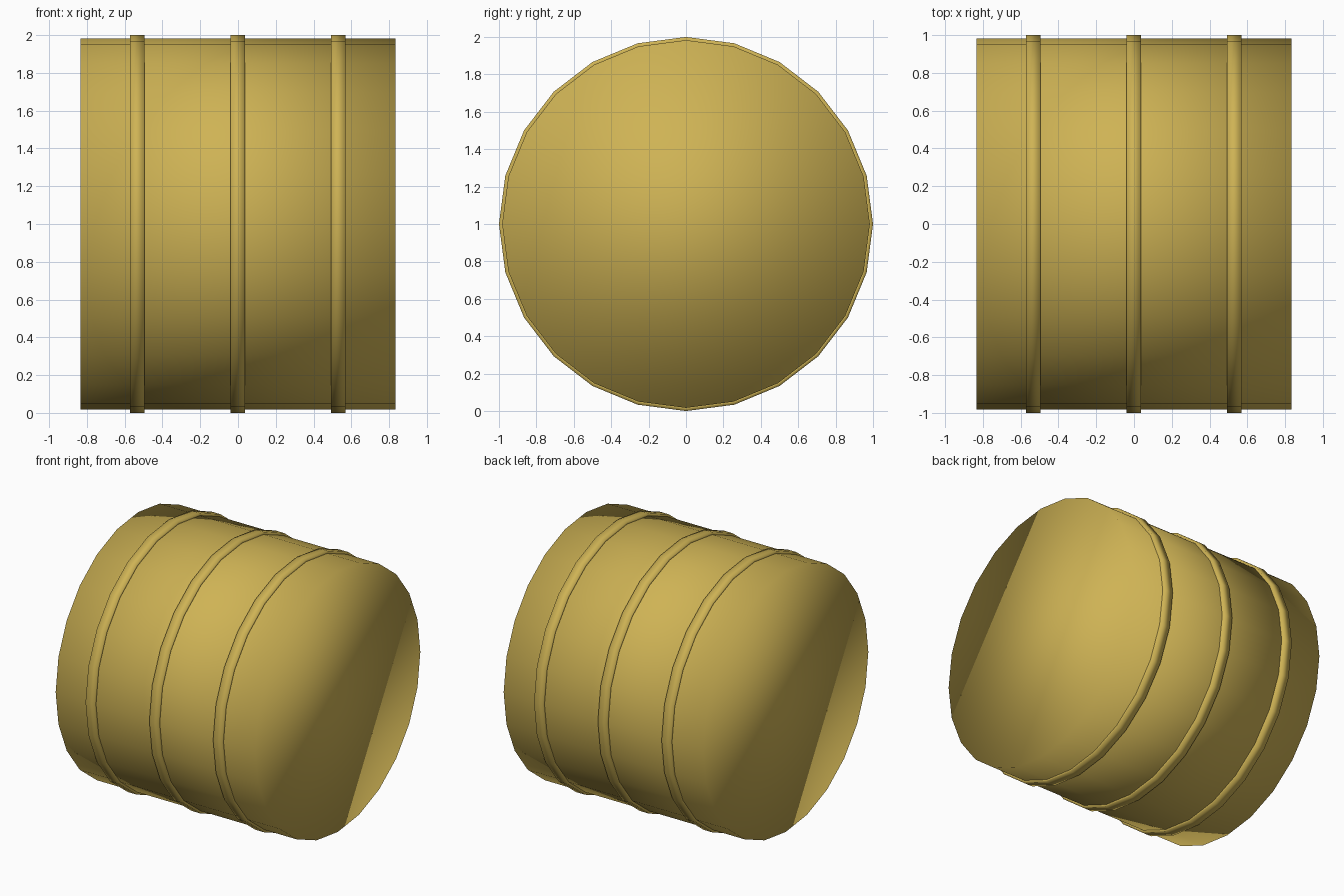
import bpy, math

if "Cube" in bpy.data.objects:
    bpy.data.objects.remove(bpy.data.objects["Cube"])

SIDES = 24
GOLD = bpy.data.materials.new("straw")
GOLD.diffuse_color = (0.62, 0.45, 0.09, 1)
GOLD.use_nodes = True
GOLD.node_tree.nodes["Principled BSDF"].inputs["Base Color"].default_value = GOLD.diffuse_color


def lathe_x(name, profile, closed=False):
    """Spin (x, radius) points around the x axis at z = 1."""
    verts, faces = [], []
    n = len(profile)
    for x, r in profile:
        for i in range(SIDES):
            a = 2 * math.pi * i / SIDES
            verts.append((x, r * math.cos(a), 1 + r * math.sin(a)))
    for p in range(n if closed else n - 1):
        q = (p + 1) % n
        for i in range(SIDES):
            j = (i + 1) % SIDES
            faces.append((p * SIDES + i, q * SIDES + i, q * SIDES + j, p * SIDES + j)[::-1])
    if not closed:
        faces.append(tuple(range(SIDES))[::-1])
        faces.append(tuple((n - 1) * SIDES + i for i in range(SIDES)))
    mesh = bpy.data.meshes.new(name)
    mesh.from_pydata(verts, [], faces)
    mesh.materials.append(GOLD)
    mesh.shade_smooth()
    obj = bpy.data.objects.new(name, mesh)
    bpy.context.collection.objects.link(obj)
    return obj


# Solid round bale lying along x, with flat ends
lathe_x("bale_body", [(-0.833, 0.983), (0.833, 0.983)])

# Three raised binding straps
for label, x in (("left", -0.534), ("middle", -0.002), ("right", 0.53)):
    w = 0.038
    lathe_x(f"strap_{label}",
            [(x - w, 0.97), (x - w, 1.0), (x + w, 1.0), (x + w, 0.97)], closed=True)
